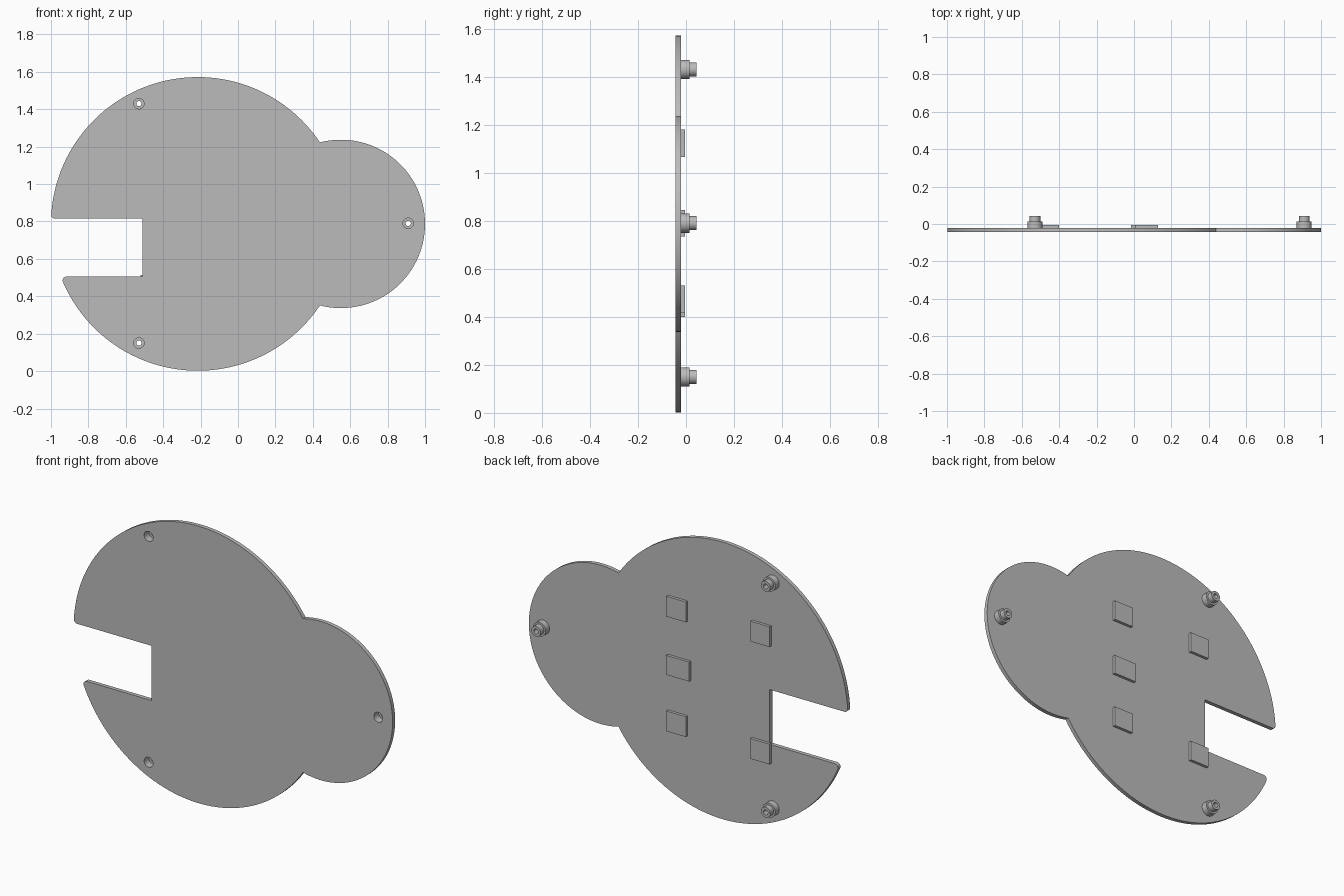
import bpy, bmesh
from math import cos, sin, pi, radians, acos, degrees, sqrt, atan2
from mathutils import Matrix, Vector

if "Cube" in bpy.data.objects:
    bpy.data.objects.remove(bpy.data.objects["Cube"])

grey = bpy.data.materials.new("plain grey")
grey.use_nodes = True
colour = (0.5, 0.5, 0.5, 1)
grey.diffuse_color = colour
grey.node_tree.nodes["Principled BSDF"].inputs["Base Color"].default_value = colour

FRONT, BACK = -0.044, -0.021      # plate faces
MID = 0.787                       # height of the symmetry line
BIG_X, BIG_R = -0.215, 0.785
SMALL_X, SMALL_R = 0.55, 0.45
SLOT_TOP, SLOT_BOTTOM, SLOT_X = 0.815, 0.505, -0.51
FILLET = 0.02
PEG_BORE, PEG_SOCKET, PEG_TIP, PEG_BASE = 0.014, 0.028, 0.029, 0.04
PEGS = {"upper": (-0.53, 1.43), "lower": (-0.53, 0.15), "side": (0.91, 0.79)}


def arc(cx, cz, r, start, end, n):
    """Points on an arc, angles in degrees."""
    angles = [radians(start + (end - start) * i / n) for i in range(n + 1)]
    return [(cx + r * cos(a), cz + r * sin(a)) for a in angles]


def activate(ob):
    bpy.ops.object.select_all(action='DESELECT')
    ob.select_set(True)
    bpy.context.view_layer.objects.active = ob


def smooth(ob):
    activate(ob)
    bpy.ops.object.shade_smooth_by_angle(angle=radians(30))


def mesh_object(name, bm):
    bmesh.ops.recalc_face_normals(bm, faces=bm.faces)
    me = bpy.data.meshes.new(name)
    bm.to_mesh(me)
    bm.free()
    me.materials.append(grey)
    ob = bpy.data.objects.new(name, me)
    bpy.context.collection.objects.link(ob)
    return ob


# Plate outline: two joined discs with a rounded slot
d = SMALL_X - BIG_X
join = (BIG_R**2 - SMALL_R**2 + d**2) / (2 * d)
big_a = degrees(acos(join / BIG_R))
small_a = degrees(acos((join - d) / SMALL_R))


def slot_corner(z):
    """Centre of a slot fillet tangent to the big disc, and its angle."""
    x = BIG_X - sqrt((BIG_R - FILLET)**2 - (z - MID)**2)
    return x, degrees(atan2(z - MID, x - BIG_X)) % 360


top_z, low_z = SLOT_TOP + FILLET, SLOT_BOTTOM - FILLET
top_x, top_a = slot_corner(top_z)
low_x, low_a = slot_corner(low_z)
outline = (arc(BIG_X, MID, BIG_R, big_a, top_a, 64)
           + arc(top_x, top_z, FILLET, top_a, 270, 6)[1:]
           + [(SLOT_X, SLOT_TOP), (SLOT_X, SLOT_BOTTOM)]
           + arc(low_x, low_z, FILLET, 90, low_a, 6)
           + arc(BIG_X, MID, BIG_R, low_a, 360 - big_a, 56)[1:]
           + arc(SMALL_X, MID, SMALL_R, -small_a, small_a, 64)[1:-1])
holes = [arc(x, z, PEG_SOCKET, 360, 0, 32)[:-1] for x, z in PEGS.values()]

curve = bpy.data.curves.new("plate", 'CURVE')
curve.dimensions = '2D'
curve.fill_mode = 'BOTH'
curve.extrude = (BACK - FRONT) / 2
for loop in [outline] + holes:
    s = curve.splines.new('POLY')
    s.points.add(len(loop) - 1)
    for p, (x, z) in zip(s.points, loop):
        p.co = (x, z, 0, 1)
    s.use_cyclic_u = True
curve.materials.append(grey)
plate = bpy.data.objects.new("plate", curve)
bpy.context.collection.objects.link(plate)
plate.rotation_euler.x = pi / 2
plate.location.y = (FRONT + BACK) / 2
activate(plate)
bpy.ops.object.convert(target='MESH')
plate = bpy.context.view_layer.objects.active
bm = bmesh.new()
bm.from_mesh(plate.data)
bmesh.ops.remove_doubles(bm, verts=bm.verts, dist=0.0001)
bmesh.ops.recalc_face_normals(bm, faces=bm.faces)
bm.to_mesh(plate.data)
bm.free()
smooth(plate)

# Hollow stepped pegs, turned around the y axis
STEP, END, SOCKET_END = 0.014, 0.044, 0.0
profile = [(PEG_SOCKET, BACK), (PEG_BASE, BACK), (PEG_BASE, STEP), (PEG_TIP, STEP),
           (PEG_TIP, END), (PEG_BORE, END), (PEG_BORE, SOCKET_END),
           (PEG_SOCKET, SOCKET_END), (PEG_SOCKET, BACK)]
for label, (x, z) in PEGS.items():
    bm = bmesh.new()
    verts = [bm.verts.new((r, y, 0)) for r, y in profile]
    edges = [bm.edges.new(pair) for pair in zip(verts, verts[1:])]
    bmesh.ops.spin(bm, geom=verts + edges, cent=(0, 0, 0), axis=(0, 1, 0),
                   angle=2 * pi, steps=32)
    bmesh.ops.remove_doubles(bm, verts=bm.verts, dist=0.0001)
    peg = mesh_object(label + "_peg", bm)
    peg.location = (x, 0, z)
    smooth(peg)

# Thin square pads on the back: x range, z range
PAD_BACK = -0.005
PADS = {"upper_inner_pad": (0.005, 0.128, 1.065, 1.18),
        "middle_inner_pad": (-0.016, 0.128, 0.735, 0.845),
        "lower_inner_pad": (0.005, 0.128, 0.415, 0.53),
        "upper_outer_pad": (-0.52, -0.40, 1.065, 1.18),
        "lower_outer_pad": (-0.52, -0.40, 0.40, 0.515)}
for name, (x0, x1, z0, z1) in PADS.items():
    bm = bmesh.new()
    centre = Vector(((x0 + x1) / 2, (BACK + PAD_BACK) / 2, (z0 + z1) / 2))
    size = Matrix.Diagonal((x1 - x0, PAD_BACK - BACK, z1 - z0, 1))
    bmesh.ops.create_cube(bm, size=1, matrix=Matrix.Translation(centre) @ size)
    mesh_object(name, bm)
